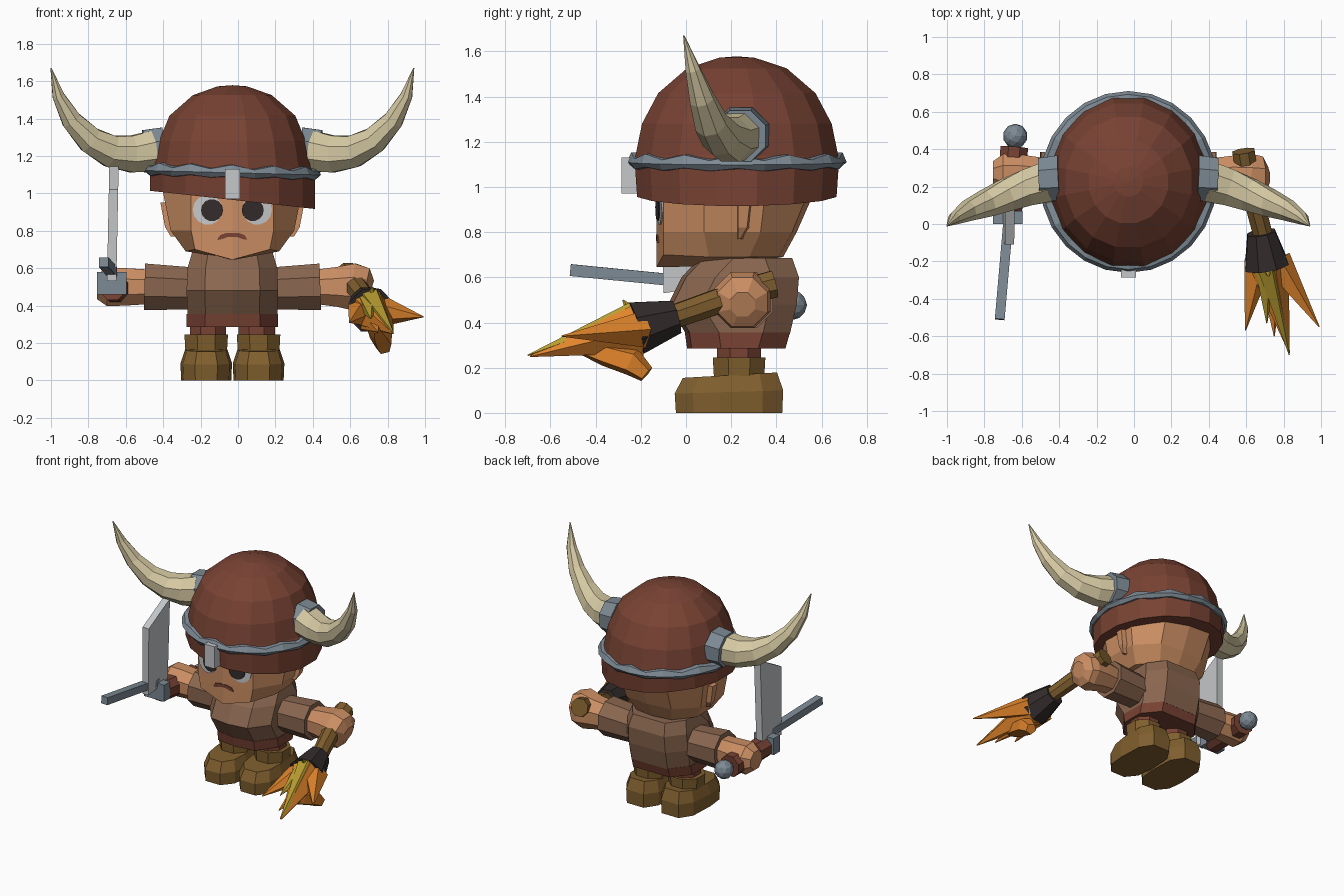
import bpy, bmesh, math
from mathutils import Vector

cube = bpy.data.objects.get("Cube")
if cube:
    bpy.data.objects.remove(cube)

CX, CY = -0.03, 0.225          # body axis


def material(name, *srgb):
    m = bpy.data.materials.new(name)
    m.use_nodes = True
    col = [((c + 0.055) / 1.055) ** 2.4 for c in srgb] + [1]
    m.diffuse_color = col
    node = next(n for n in m.node_tree.nodes if n.type == 'BSDF_PRINCIPLED')
    node.inputs["Base Color"].default_value = col
    return m


MAROON = material("maroon", .47, .26, .20)
STEEL = material("steel", .49, .54, .58)
SILVER = material("silver", .77, .78, .79)
BONE = material("bone", .84, .79, .64)
SKIN = material("skin", .80, .56, .39)
TUNIC = material("tunic_brown", .54, .40, .31)
BOOT = material("boot_olive", .50, .37, .18)
CHARCOAL = material("charcoal", .20, .17, .17)
ORANGE = material("flame_orange", .88, .52, .17)
YELLOW = material("flame_yellow", .73, .62, .19)


def finish(name, bm, mat):
    bmesh.ops.remove_doubles(bm, verts=bm.verts, dist=0.0005)
    bmesh.ops.recalc_face_normals(bm, faces=bm.faces)
    me = bpy.data.meshes.new(name)
    bm.to_mesh(me)
    bm.free()
    me.materials.append(mat)
    ob = bpy.data.objects.new(name, me)
    bpy.context.collection.objects.link(ob)
    return ob


def loft(name, rings, mat, loop=False):
    """Skin a list of equal point rings; cap the ends unless looped."""
    bm = bmesh.new()
    vs = [[bm.verts.new(p) for p in r] for r in rings]
    n = len(vs[0])
    for a, b in zip(vs, vs[1:] + (vs[:1] if loop else [])):
        for i in range(n):
            j = (i + 1) % n
            bm.faces.new((a[i], a[j], b[j], b[i]))
    if not loop:
        bm.faces.new(vs[0])
        bm.faces.new(vs[-1])
    return finish(name, bm, mat)


def tube(name, path, radii, mat, sides=8, ref=None):
    path = [Vector(p) for p in path]
    rings = []
    for i, p in enumerate(path):
        t = (path[min(i + 1, len(path) - 1)] - path[max(i - 1, 0)]).normalized()
        up = Vector(ref) if ref else Vector((0, 1, 0) if abs(t.z) > .9 else (0, 0, 1))
        u = t.cross(up).normalized()
        v = u.cross(t)
        ang = [(k + .5) * math.tau / sides for k in range(sides)]
        rings.append([p + radii[i] * (u * math.cos(a) + v * math.sin(a)) for a in ang])
    return loft(name, rings, mat)


def mirrored(half):
    """Close a half outline (front to back) across the body axis."""
    other = [(CX - x, y, z) for x, y, z in reversed(half) if x > 0]
    return [(CX + x, y, z) for x, y, z in half] + other


def body_ring(w, front, back, z):
    return mirrored([(0, front, z), (w * .6, front + .02, z), (w, front + .15, z),
                     (w, back - .12, z), (w * .6, back, z), (0, back, z)])


# Helmet shell, lower edge tilted sideways
def helmet_ring(rx, ry, z, tilt=0, n=16):
    return [(CX + rx * math.cos(a), CY + ry * math.sin(a), z - tilt * rx * math.cos(a))
            for a in ((k + .5) * math.tau / n for k in range(n))]


loft("helmet", [helmet_ring(.45, .45, .965, .11), helmet_ring(.45, .46, 1.1, .02),
                helmet_ring(.425, .457, 1.14), helmet_ring(.40, .428, 1.28),
                helmet_ring(.343, .355, 1.415), helmet_ring(.215, .225, 1.525),
                helmet_ring(.08, .08, 1.572), helmet_ring(.0001, .0001, 1.578)], MAROON)

# Wavy metal trim
trim = []
for k in range(24):
    a = k * math.tau / 24
    c, s, wave = math.cos(a), math.sin(a), .012 * (-1) ** k
    trim.append([(CX + (.455 + d) * c, CY + (.468 + d) * s, z - .012 * c)
                 for d, z in ((-.06, 1.15 + wave / 2), (0, 1.14 + wave), (.018, 1.11),
                              (0, 1.088 + wave / 2), (-.06, 1.08))])
loft("helmet_trim", trim, STEEL, loop=True)


def box(name, lo, hi, mat):
    outline = [(lo[0], lo[1]), (hi[0], lo[1]), (hi[0], hi[1]), (lo[0], hi[1])]
    return loft(name, [[(x, y, z) for x, y in outline] for z in (lo[2], hi[2])], mat)


box("nose_guard", (-.07, -.285, .97), (.01, -.2, 1.13), SILVER)

# Head, from the keel under the jaw upward
HEAD = [[(0, -.13, .645), (.01, -.1, .645), (.01, .1, .65), (.01, .25, .66), (.01, .41, .69), (0, .43, .69)],
        [(0, -.13, .645), (.2, -.1, .7), (.25, .1, .69), (.25, .28, .69), (.14, .41, .69), (0, .43, .69)],
        [(0, -.13, .8), (.22, -.1, .8), (.33, .08, .8), (.32, .33, .8), (.18, .47, .8), (0, .49, .8)],
        [(0, -.13, 1.05), (.22, -.1, 1.05), (.38, .08, 1.05), (.37, .36, 1.05), (.2, .57, 1.05), (0, .6, 1.05)]]
loft("head", [mirrored(r) for r in HEAD], SKIN)


def face_plate(name, x, z, r, lift, mat):
    """Thin disc lying on the slightly angled face."""
    rings = []
    for d in (0, .006):
        ring = []
        for k in range(14):
            a = k * math.tau / 14
            px = x + r * math.cos(a)
            ring.append((CX + px, -.131 + .136 * abs(px) - lift - d, z + r * math.sin(a)))
        rings.append(ring)
    loft(name, rings, mat)


for s, side in ((1, "left"), (-1, "right")):
    face_plate(side + "_eye", s * .132, .912, .08, 0, SILVER)
    face_plate(side + "_pupil", s * .109, .91, .059, .006, CHARCOAL)
    # Ears
    loft(side + "_ear", [[(CX + s * x, y, z) for x, y in
                          ((.28, .225), (w, .23), (w, back - .02), (.28, back))]
                         for z, w, back in ((.77, .33, .26), (.82, .36, .29), (.95, .385, .305))], SKIN)
    # Horn and its socket
    px = lambda pts: [(CX + s * x, y, z) for x, y, z in pts]
    tube(side + "_horn_socket", px([(.37, .245, 1.23), (.475, .24, 1.225)]), (.132, .122), STEEL)
    tube(side + "_horn", px([(.43, .225, 1.225), (.54, .195, 1.21), (.65, .155, 1.225), (.76, .11, 1.285),
                             (.86, .07, 1.39), (.93, .03, 1.52), (.97, -.01, 1.67)]),
         (.117, .106, .093, .077, .058, .035, .003), BONE, ref=(0, 1, 0))
    # Sleeve
    tube(side + "_sleeve", px([(.15, .26, .49), (.47, .26, .5)]), (.118, .135), TUNIC)
    # Leg, cuff, boot
    tube(side + "_leg", px([(.13, .235, .2), (.13, .235, .31)]), (.105, .105), MAROON)
    tube(side + "_boot_cuff", px([(.14, .235, .15), (.14, .235, .245)]), (.12, .126), BOOT)
    foot = [(.06, -.05), (.125, .03), (.138, .15), (.13, .34), (.07, .43)]
    foot += [(-x, y) for x, y in reversed(foot)]
    loft(side + "_boot", [[(CX + s * .14 + x * k, CY + (y - CY) * m, z + rise * (y + .05))
                           for x, y in foot]
                          for k, m, z, rise in ((.97, .98, 0, 0), (1, 1, .085, .03), (.82, .87, .155, .05))], BOOT)

# Frowning mouth
arc = [(-.08, .752), (-.065, .777), (-.03, .789), (.03, .789), (.065, .777), (.08, .752)]
arc += [(x * .85, z - .022) for x, z in reversed(arc[1:-1])]
loft("mouth", [[(CX + x, -.128 + .136 * abs(x) - d, z) for x, z in arc] for d in (0, .009)], MAROON)

# Torso and trousers
loft("torso", [body_ring(.24, .0, .46, .35), body_ring(.245, -.08, .49, .48),
               body_ring(.24, -.02, .5, .6), body_ring(.215, .06, .47, .685)], TUNIC)
loft("trousers", [body_ring(.245, .005, .44, .285), body_ring(.245, -.005, .46, .355)], MAROON)

# Forearms
tube("left_forearm", [(.42, .26, .5), (.53, .26, .5), (.62, .25, .5), (.68, .25, .49), (.71, .25, .48)],
     (.1, .115, .135, .12, .06), SKIN)
tube("right_forearm", [(-.48, .26, .5), (-.6, .27, .5), (-.7, .27, .5), (-.755, .27, .5)],
     (.1, .108, .112, .07), SKIN)

# Torch in the left hand
tube("torch_handle", [(.585, .39, .57), (.6, .29, .545), (.70, -.1, .41)], (.065, .062, .055), BOOT)
tube("torch_band", [(.68, -.045, .425), (.71, -.225, .375)], (.08, .127), CHARCOAL)
flames = [((.715, -.22, .37), (.83, -.69, .25), .115, ORANGE),
          ((.715, -.235, .43), (.83, -.70, .255), .065, YELLOW),
          ((.76, -.2, .37), (.99, -.55, .34), .085, ORANGE),
          ((.66, -.2, .37), (.595, -.57, .31), .085, ORANGE),
          ((.70, -.21, .42), (.71, -.53, .33), .07, YELLOW),
          ((.72, -.2, .32), (.75, -.60, .26), .08, ORANGE),
          ((.71, -.21, .41), (.72, -.28, .50), .05, YELLOW)]
for i, (base, tip, r, mat) in enumerate(flames):
    tube(f"flame_{i + 1}", [base, tip], (r, .003), mat, sides=5)
tube("flame_ember", [(.74, -.45, .28), (.75, -.36, .26), (.77, -.24, .225), (.78, -.175, .17)],
     (.03, .055, .065, .04), ORANGE, sides=5)

# Sword in the right hand
tube("sword_grip", [(-.67, .05, .5), (-.64, .41, .48)], (.075, .08), MAROON)
bm = bmesh.new()
bmesh.ops.create_icosphere(bm, subdivisions=2, radius=.066)
bmesh.ops.translate(bm, verts=bm.verts, vec=(-.635, .47, .477))
finish("sword_pommel", bm, STEEL)
box("sword_guard", (-.755, .0, .46), (-.595, .07, .58), STEEL)
blade = [(-.1, .53), (-.11, 1.02), (.13, 1.15), (.12, .56)]
loft("sword_blade", [[(x + .02 * (z - .55), y, z) for y, z in blade] for x in (-.7, -.65)], SILVER)
tube("sword_spike", [(-.672, .02, .58), (-.718, -.51, .632)], (.037, .037), STEEL, sides=4)
